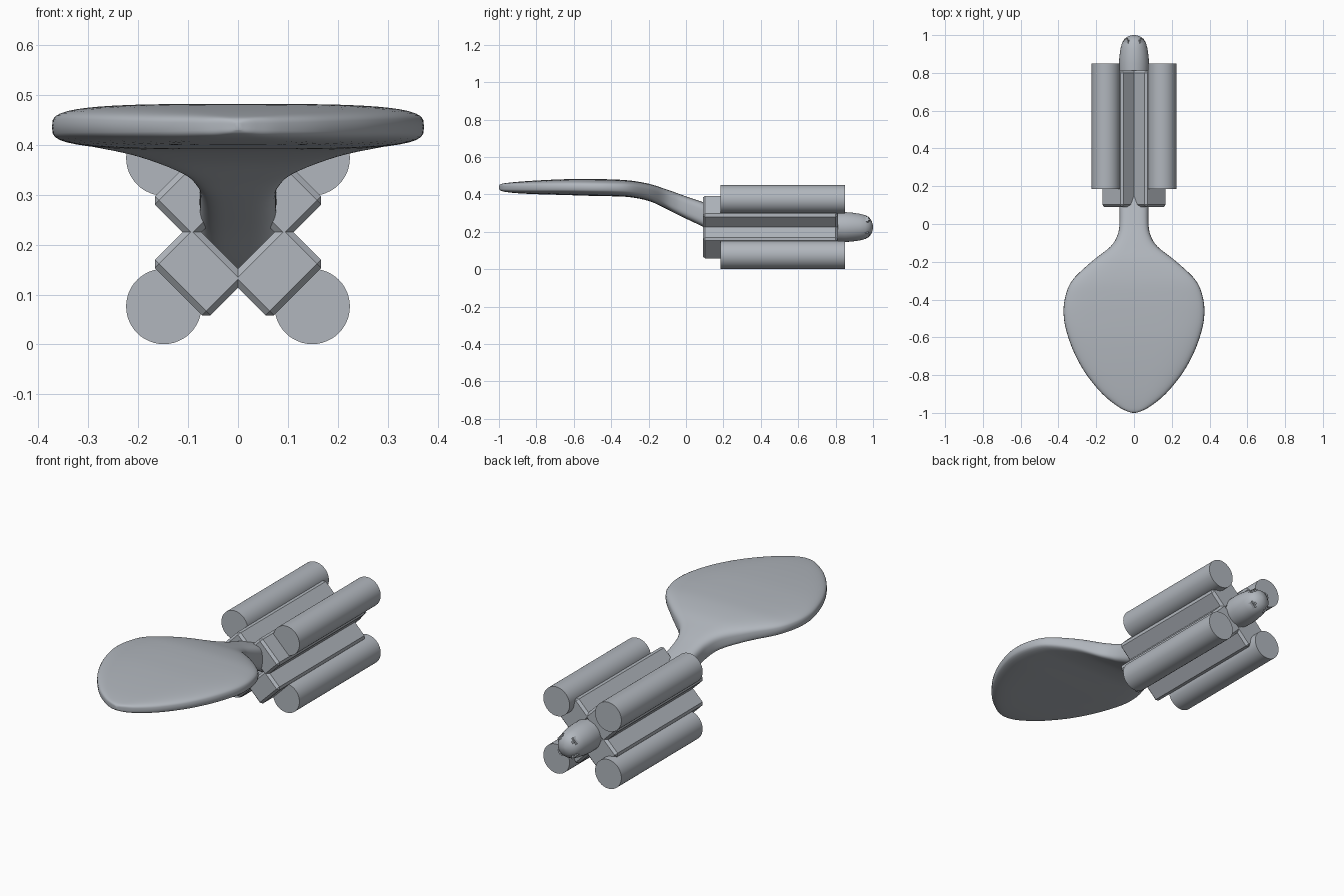
import bpy, bmesh, math
from mathutils import Matrix, Vector

if "Cube" in bpy.data.objects:
    bpy.data.objects.remove(bpy.data.objects["Cube"])

CZ = 0.225  # height of the body axis
grey = bpy.data.materials.new("slate_grey")
grey.diffuse_color = (.44, .47, .51, 1)
grey.use_nodes = True
grey.node_tree.nodes["Principled BSDF"].inputs["Base Color"].default_value = grey.diffuse_color


def make(name, bm, angle=35):
    bmesh.ops.recalc_face_normals(bm, faces=bm.faces)
    me = bpy.data.meshes.new(name)
    bm.to_mesh(me)
    bm.free()
    me.materials.append(grey)
    ob = bpy.data.objects.new(name, me)
    bpy.context.collection.objects.link(ob)
    bpy.ops.object.select_all(action='DESELECT')
    ob.select_set(True)
    bpy.context.view_layer.objects.active = ob
    bpy.ops.object.shade_smooth_by_angle(angle=math.radians(angle))
    return ob


def loft(rings):
    bm = bmesh.new()
    vs = [[bm.verts.new(p) for p in r] for r in rings]
    n = len(vs[0])
    for a, b in zip(vs, vs[1:]):
        for i in range(n):
            bm.faces.new((a[i], a[(i + 1) % n], b[(i + 1) % n], b[i]))
    bm.faces.new(vs[0])
    bm.faces.new(vs[-1])
    return bm


def spline(pts, steps):
    out = []
    for i in range(len(pts) - 1):
        p = [Vector(pts[min(max(i + k, 0), len(pts) - 1)]) for k in (-1, 0, 1, 2)]
        for s in range(steps):
            t = s / steps
            out.append(0.5 * (2 * p[1] + (p[2] - p[0]) * t
                              + (2 * p[0] - 5 * p[1] + 4 * p[2] - p[3]) * t * t
                              + (3 * p[1] - p[0] - 3 * p[2] + p[3]) * t ** 3))
    return out + [Vector(pts[-1])]


# Paddle blade and curved neck: y, half width, top z, bottom z
stations = [(-1.0, .006, .445, .430), (-.992, .035, .454, .421), (-.965, .087, .460, .413),
            (-.90, .167, .467, .406), (-.80, .250, .474, .401), (-.70, .308, .479, .398),
            (-.60, .348, .482, .395), (-.50, .371, .482, .392), (-.40, .367, .480, .390),
            (-.30, .328, .474, .385), (-.20, .225, .457, .365), (-.12, .125, .432, .330),
            (-.06, .088, .411, .299), (0, .077, .389, .270), (.10, .077, .355, .222),
            (.20, .077, .318, .165), (.28, .06, .285, .13)]


def section(p):
    y, w, zt, zb = list(p)
    h, c, e = (zt - zb) / 2, (zt + zb) / 2, 2 / 3.6
    ring = []
    for i in range(48):
        a = 2 * math.pi * i / 48
        ca, sa = math.cos(a), math.sin(a)
        ring.append((w * math.copysign(abs(ca) ** e, ca), y,
                     c + h * math.copysign(abs(sa) ** e, sa)))
    return ring


# 4D vectors interpolate all station values together
make("paddle_blade", loft([section(p) for p in spline(stations, 5)]), 50)

# Core rod with blunt rounded nose
profile = [(.24, .073), (.80, .078), (.85, .080), (.89, .077), (.93, .071), (.96, .063),
           (.98, .051), (.993, .033), (1.0, .008)]
make("core_nose", loft([[(r * math.cos(math.tau * i / 32), y, CZ + r * math.sin(math.tau * i / 32))
                         for i in range(32)] for y, r in profile]), 40)

for k, label in enumerate(("upper_right", "upper_left", "lower_left", "lower_right")):
    turn = math.radians(45 + 90 * k)
    place = Matrix.Translation((0, 0, CZ)) @ Matrix.Rotation(-turn, 4, 'Y')

    # Bevelled radial arm
    bm = bmesh.new()
    bmesh.ops.create_cube(bm, size=1, matrix=Matrix.Translation((.1105, .451, 0))
                          @ Matrix.Diagonal((.117, .722, .158, 1)))
    bmesh.ops.bevel(bm, geom=bm.edges[:], offset=.012, segments=1, affect='EDGES')
    bm.transform(place)
    make("arm_" + label, bm, 20)

    # Outer cylinder
    bm = bmesh.new()
    bmesh.ops.create_cone(bm, cap_ends=True, segments=48, radius1=.0755, radius2=.0755, depth=.667,
                          matrix=Matrix.Translation((.2105, .5175, 0))
                          @ Matrix.Rotation(math.pi / 2, 4, 'X'))
    bm.transform(place)
    make("cylinder_" + label, bm)

    # Small raised bracket on the nose tip
    bm = bmesh.new()
    for x, y, sx, sz in ((.050, .971, .020, .012), (.056, .963, .012, .036)):
        bmesh.ops.create_cube(bm, size=1, matrix=Matrix.Translation((x, y, 0))
                              @ Matrix.Diagonal((sx, .024, sz, 1)))
    bm.transform(place)
    make("nose_bracket_" + label, bm)
